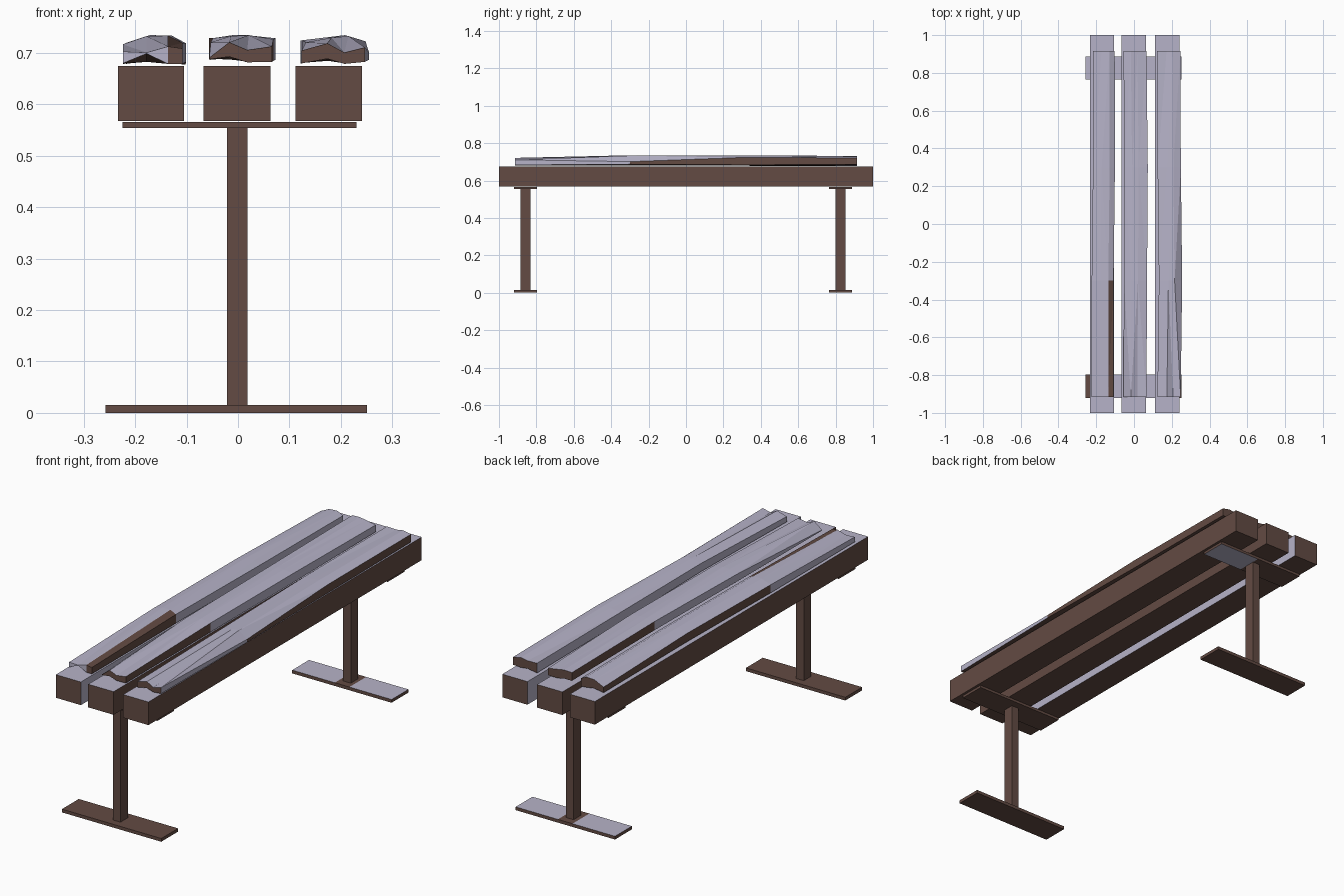
import bpy, bmesh

if "Cube" in bpy.data.objects:
    bpy.data.objects.remove(bpy.data.objects["Cube"])


def material(name, rgb):
    m = bpy.data.materials.new(name)
    m.diffuse_color = (*rgb, 1)
    m.use_nodes = True
    m.node_tree.nodes["Principled BSDF"].inputs["Base Color"].default_value = m.diffuse_color
    return m


BROWN = material("dark_wood", (0.125, 0.07, 0.056))
PALE = material("pale_wood", (0.47, 0.45, 0.58))


def finish(name, bm):
    bmesh.ops.recalc_face_normals(bm, faces=bm.faces)
    me = bpy.data.meshes.new(name)
    bm.to_mesh(me)
    bm.free()
    me.materials.append(BROWN)
    me.materials.append(PALE)
    ob = bpy.data.objects.new(name, me)
    bpy.context.collection.objects.link(ob)


def box(name, x0, x1, y0, y1, z0, z1, pale=()):
    """Brown box; pale lists the directions of the faces painted pale."""
    bm = bmesh.new()
    bmesh.ops.create_cube(bm, size=1)
    bm.normal_update()
    for f in bm.faces:
        f.material_index = int(any(f.normal.dot(d) > 0.9 for d in pale))
    for v in bm.verts:
        v.co.x = x1 if v.co.x > 0 else x0
        v.co.y = y1 if v.co.y > 0 else y0
        v.co.z = z1 if v.co.z > 0 else z0
    finish(name, bm)


def slab(name, columns, sections, right, left, extra=(), pale_cap=0):
    """Loft uneven sections: (y, x shift, top heights, bottom heights in mm).
    right and left hold 1 for each span whose side is pale."""
    bm = bmesh.new()
    n = len(columns)
    rings = []
    for y, dx, top, bottom in sections:
        pts = list(zip(columns, top)) + list(zip(columns, bottom))[::-1]
        rings.append([bm.verts.new((x + dx, y, 0.675 + h / 1000)) for x, h in pts])
    for s, (a, b) in enumerate(zip(rings, rings[1:])):
        for i in range(2 * n):
            j = (i + 1) % (2 * n)
            f = bm.faces.new((a[i], a[j], b[j], b[i]))
            if i < n - 1:
                f.material_index = int((s, i) not in extra)
            elif i == n - 1:
                f.material_index = right[s]
            elif i == 2 * n - 1:
                f.material_index = left[s]
    # end caps as strips of quads
    for r, cap in ((rings[0], pale_cap), (rings[-1], 0)):
        for i in range(n - 1):
            f = bm.faces.new((r[i], r[i + 1], r[-2 - i], r[-1 - i]))
            f.material_index = int(cap and i < n - 2)
    bmesh.ops.triangulate(bm, faces=bm.faces)
    finish(name, bm)


UP, DOWN, RIGHT, LEFT = (0, 0, 1), (0, 0, -1), (1, 0, 0), (-1, 0, 0)

# three long seat beams, pale on top and on some inner sides
for side, x0, x1, pale in (("left", -0.233, -0.105, (UP, RIGHT)),
                           ("middle", -0.067, 0.063, (UP,)),
                           ("right", 0.112, 0.241, (UP, LEFT))):
    box(side + "_beam", x0, x1, -1, 1, 0.568, 0.675, pale)

# two T-shaped stands: foot plate, post and top plate in two halves
for end, y0, foot, under in (("front", -0.92, (), ()),
                             ("back", 0.765, (UP,), (DOWN,))):
    y1 = y0 + 0.123
    box(end + "_foot_left", -0.258, -0.04, y0, y1, 0, 0.015, foot)
    box(end + "_foot_centre", -0.04, 0.035, y0, y1, 0, 0.015)
    box(end + "_foot_right", 0.035, 0.251, y0, y1, 0, 0.015, foot)
    box(end + "_post", -0.021, 0.018, y0 + 0.035, y0 + 0.088, 0.015, 0.554)
    box(end + "_top_plate_left", -0.225, 0.018, y0, y1, 0.554, 0.566, (UP,))
    box(end + "_top_plate_right", 0.018, 0.231, y0, y1, 0.554, 0.566, (UP,) + under)

# rough planks lying on the beams
slab("left_plank", (-0.224, -0.178, -0.136, -0.108), [
    (-0.915, 0.000, (28, 26, 38, 34), (5, 24, 4, 4)),
    (-0.30, 0.000, (42, 58, 59, 45), (4, 8, 6, 4)),
    (0.30, 0.007, (45, 60, 59, 44), (6, 10, 4, 8)),
    (0.915, 0.006, (30, 52, 54, 40), (4, 12, 6, 3))],
    (0, 1, 1), (1, 0, 0), extra=((0, 2),), pale_cap=1)
slab("middle_plank", (-0.056, -0.017, 0.018, 0.066), [
    (-0.915, 0.000, (16, 46, 31, 38), (13, 18, 7, 8)),
    (-0.30, 0.003, (46, 58, 60, 52), (12, 16, 8, 10)),
    (0.30, 0.007, (54, 60, 59, 54), (14, 12, 8, 12)),
    (0.915, 0.000, (54, 56, 50, 42), (16, 16, 9, 10))],
    (0, 1, 1), (1, 1, 0))
slab("right_plank", (0.122, 0.172, 0.205, 0.245), [
    (-0.915, 0.002, (30, 44, 26, 36), (5, 14, 4, 8)),
    (-0.30, 0.010, (46, 55, 58, 26), (8, 12, 6, 12)),
    (0.30, 0.003, (50, 56, 60, 48), (6, 10, 5, 9)),
    (0.915, 0.000, (50, 48, 54, 46), (5, 12, 8, 10))],
    (1, 0, 0), (1, 1, 1))
